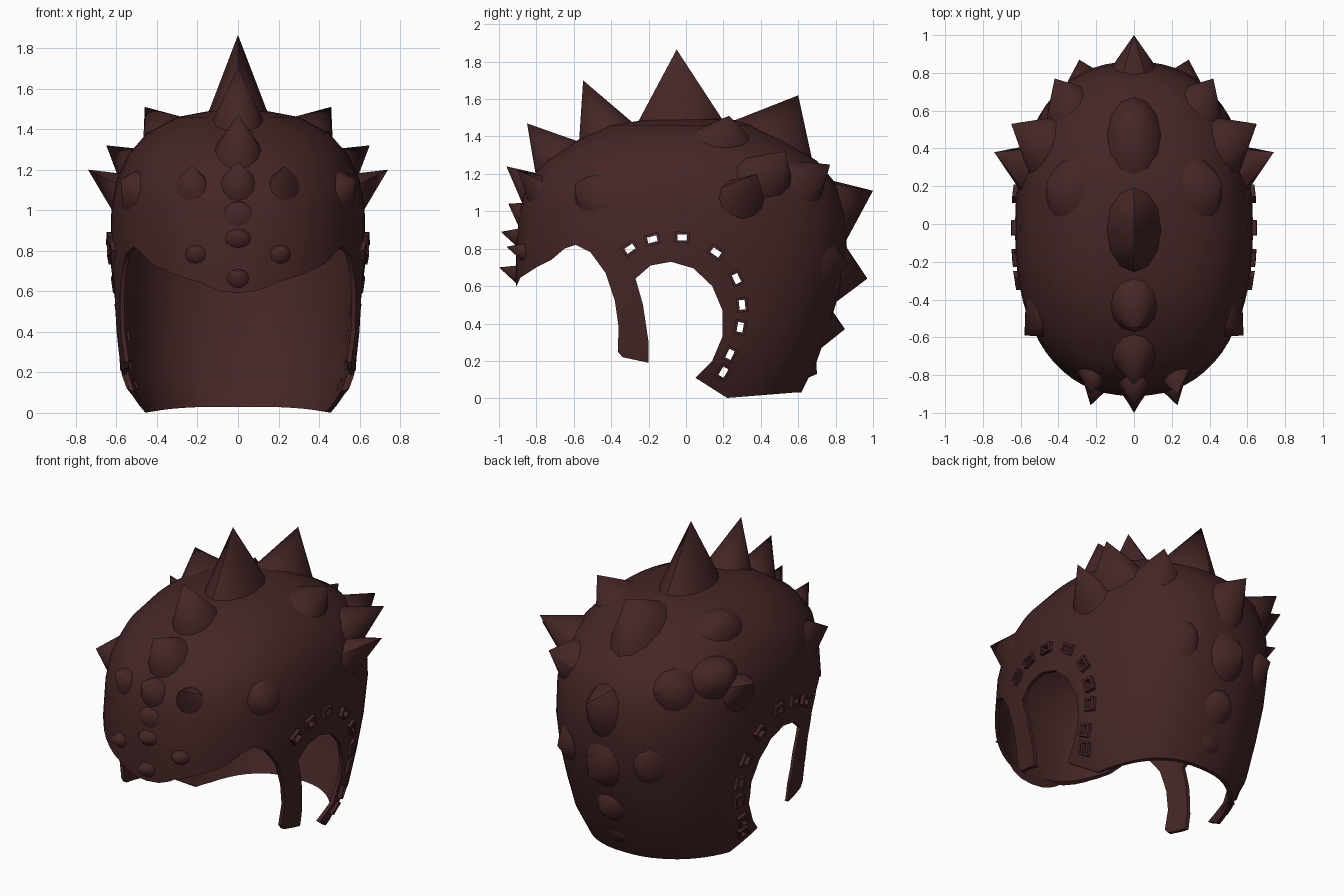
import bpy, bmesh, math
from mathutils import Vector
from mathutils.bvhtree import BVHTree

if "Cube" in bpy.data.objects:
    bpy.data.objects.remove(bpy.data.objects["Cube"])

hair = bpy.data.materials.new("dark_brown_hair")
hair.diffuse_color = (0.06, 0.019, 0.019, 1)
hair.use_nodes = True
hair.node_tree.nodes["Principled BSDF"].inputs["Base Color"].default_value = hair.diffuse_color


def make(name, verts, faces, smooth=None):
    me = bpy.data.meshes.new(name)
    me.from_pydata(verts, [], faces)
    ob = bpy.data.objects.new(name, me)
    bpy.context.collection.objects.link(ob)
    me.materials.append(hair)
    if smooth:
        shade(ob, smooth)
    return ob


def shade(ob, angle):
    bpy.ops.object.select_all(action='DESELECT')
    ob.select_set(True)
    bpy.context.view_layer.objects.active = ob
    bpy.ops.object.shade_smooth_by_angle(angle=math.radians(angle))


# Hair cap: stacked rounded rings (height, half width, front y, back y)
levels = [(0, .49, -.75, .60), (.2, .58, -.85, .70), (.4, .605, -.90, .77),
          (.6, .62, -.91, .83), (.8, .63, -.91, .86), (1, .625, -.89, .85),
          (1.15, .60, -.85, .80), (1.27, .545, -.75, .70), (1.38, .45, -.58, .52),
          (1.46, .30, -.42, .36), (1.49, .14, -.20, .25)]
N = 64


def power(v):
    return math.copysign(abs(v) ** (2 / 2.3), v)


verts, faces = [], []
for z, hx, yf, yb in levels:
    for k in range(N):
        t = 2 * math.pi * k / N
        verts.append((hx * power(math.cos(t)),
                      (yf + yb) / 2 + (yb - yf) / 2 * power(math.sin(t)), z))
for i in range(len(levels) - 1):
    for k in range(N):
        n = (k + 1) % N
        faces.append((i * N + k, i * N + n, (i + 1) * N + n, (i + 1) * N + k))
verts.append((0, .04, 1.5))
top = (len(levels) - 1) * N
faces += [(top + k, top + (k + 1) % N, len(verts) - 1) for k in range(N)]
surface = BVHTree.FromPolygons([Vector(v) for v in verts], faces)
cap = make("hair_cap", verts, faces)

# Side outline of everything cut away: face opening, sideburn gap and ear arch
outline = [(-1.3, -.3), (-1.3, .54), (-.925, .56), (-.885, .645), (-.80, .70),
           (-.72, .74), (-.65, .80), (-.59, .82), (-.51, .78), (-.43, .67),
           (-.38, .52), (-.36, .38), (-.365, .25), (-.34, .22), (-.20, .19),
           (-.20, .30), (-.23, .50), (-.27, .64), (-.19, .71), (-.08, .73),
           (.04, .695), (.14, .60), (.195, .47), (.195, .33), (.14, .20),
           (.05, .11), (.22, .002), (.57, .03), (1.0, .035), (1.0, -.3)]
# Lacing holes round the ear arch: y, z, angle
lacing = [(-.30, .80, 35), (-.18, .85, 15), (-.02, .86, -3), (.16, .78, -35),
          (.27, .64, -65), (.30, .50, -83), (.29, .38, -100),
          (.235, .235, -115), (.20, .14, -120)]


def rectangle(y, z, angle, a, b):
    c, s = math.cos(math.radians(angle)), math.sin(math.radians(angle))
    return [(y + u * c - v * s, z + u * s + v * c)
            for u, v in ((-a, -b), (a, -b), (a, b), (-a, b))]


bm = bmesh.new()
for poly in [outline] + [rectangle(y, z, r, .026, .016) for y, z, r in lacing]:
    f = bm.faces.new([bm.verts.new((-1.2, y, z)) for y, z in poly])
    ext = bmesh.ops.extrude_face_region(bm, geom=[f], use_keep_orig=True)
    bmesh.ops.translate(bm, vec=(2.4, 0, 0),
                        verts=[v for v in ext['geom'] if isinstance(v, bmesh.types.BMVert)])
bmesh.ops.recalc_face_normals(bm, faces=bm.faces)
cutter = make("opening_cutter", [], [])
bm.to_mesh(cutter.data)
bm.free()
cutter.hide_render = True

# Give the cap thickness, then cut the openings
solid = cap.modifiers.new("thickness", 'SOLIDIFY')
solid.thickness = .022
solid.offset = -1
cut = cap.modifiers.new("openings", 'BOOLEAN')
cut.operation = 'DIFFERENCE'
cut.solver = 'EXACT'
cut.object = cutter
bpy.context.view_layer.objects.active = cap
for m in ("thickness", "openings"):
    bpy.ops.object.modifier_apply(modifier=m)
bpy.data.objects.remove(cutter)
shade(cap, 40)

# Raised rims round the lacing holes
for side, label in ((1, "left"), (-1, "right")):
    for i, (y, z, r) in enumerate(lacing):
        rv = []
        outer, inner = rectangle(y, z, r, .04, .03), rectangle(y, z, r, .026, .016)
        for (oy, oz), (iy, iz) in zip(outer, inner):
            for py, pz, lift in ((oy, oz, -.02), (oy, oz, .022), (iy, iz, .022), (iy, iz, -.02)):
                hit = surface.ray_cast(Vector((2 * side, py, pz)), Vector((-side, 0, 0)))[0]
                rv.append((hit.x + side * lift, py, pz))
        rf = []
        for c in range(4):
            for k in range(4):
                q = (c * 4 + k, c * 4 + (k + 1) % 4,
                     (c + 1) % 4 * 4 + (k + 1) % 4, (c + 1) % 4 * 4 + k)
                rf.append(q if side > 0 else q[::-1])
        make(f"lacing_rim_{label}_{i + 1}", rv, rf)


def spike(name, tip, base, across, along):
    """Pointed tuft whose foot follows the cap."""
    p, n, _, _ = surface.find_nearest(Vector(base))
    u = Vector((0, 0, 1)).cross(n)
    u = Vector((1, 0, 0)) if abs(base[0]) < .01 else u.normalized()
    v = n.cross(u).normalized()
    ring = []
    for k in range(12):
        t = 2 * math.pi * k / 12
        q, qn, _, _ = surface.find_nearest(p + u * across * math.cos(t) + v * along * math.sin(t))
        ring.append(q - qn * .008)
    make(name, ring + [Vector(tip)], [(k, (k + 1) % 12, 12) for k in range(12)], 35)


# Centre row, from the crown forwards and backwards
centre = [((0, -.05, 1.865), (0, -.03, 1.49), .15, .23),
          ((0, -.55, 1.70), (0, -.42, 1.43), .13, .16),
          ((0, -.85, 1.47), (0, -.70, 1.29), .12, .15),
          ((0, -.96, 1.24), (0, -.84, 1.13), .09, .10),
          ((0, -.95, 1.04), (0, -.89, .98), .08, .07),
          ((0, -.99, .89), (0, -.91, .86), .07, .05),
          ((0, -1.0, .70), (0, -.91, .66), .06, .05),
          ((0, .60, 1.62), (0, .47, 1.40), .15, .24),
          ((0, 1.0, 1.11), (0, .83, 1.00), .12, .18),
          ((0, .97, .64), (0, .84, .66), .13, .16),
          ((0, .85, .37), (0, .76, .36), .11, .11),
          ((0, .70, .13), (0, .67, .16), .08, .06)]
for i, s in enumerate(centre):
    spike(f"centre_spike_{i + 1}", *s)

# Mirrored side spikes
sides = [((.46, .23, 1.51), (.37, .19, 1.41), .17, .13),
         ((.65, .53, 1.32), (.50, .42, 1.19), .17, .14),
         ((.74, .38, 1.20), (.60, .30, 1.07), .13, .12),
         ((.42, .77, 1.25), (.36, .62, 1.14), .14, .14),
         ((.29, .87, .72), (.29, .77, .70), .11, .13),
         ((.58, -.59, 1.15), (.50, -.47, 1.09), .13, .12),
         ((.23, -.96, .81), (.21, -.87, .78), .06, .05),
         ((.23, -.90, 1.22), (.23, -.80, 1.12), .09, .09)]
for i, (tip, base, a, b) in enumerate(sides):
    for s, label in ((1, "left"), (-1, "right")):
        spike(f"side_spike_{label}_{i + 1}", (tip[0] * s, *tip[1:]), (base[0] * s, *base[1:]), a, b)
